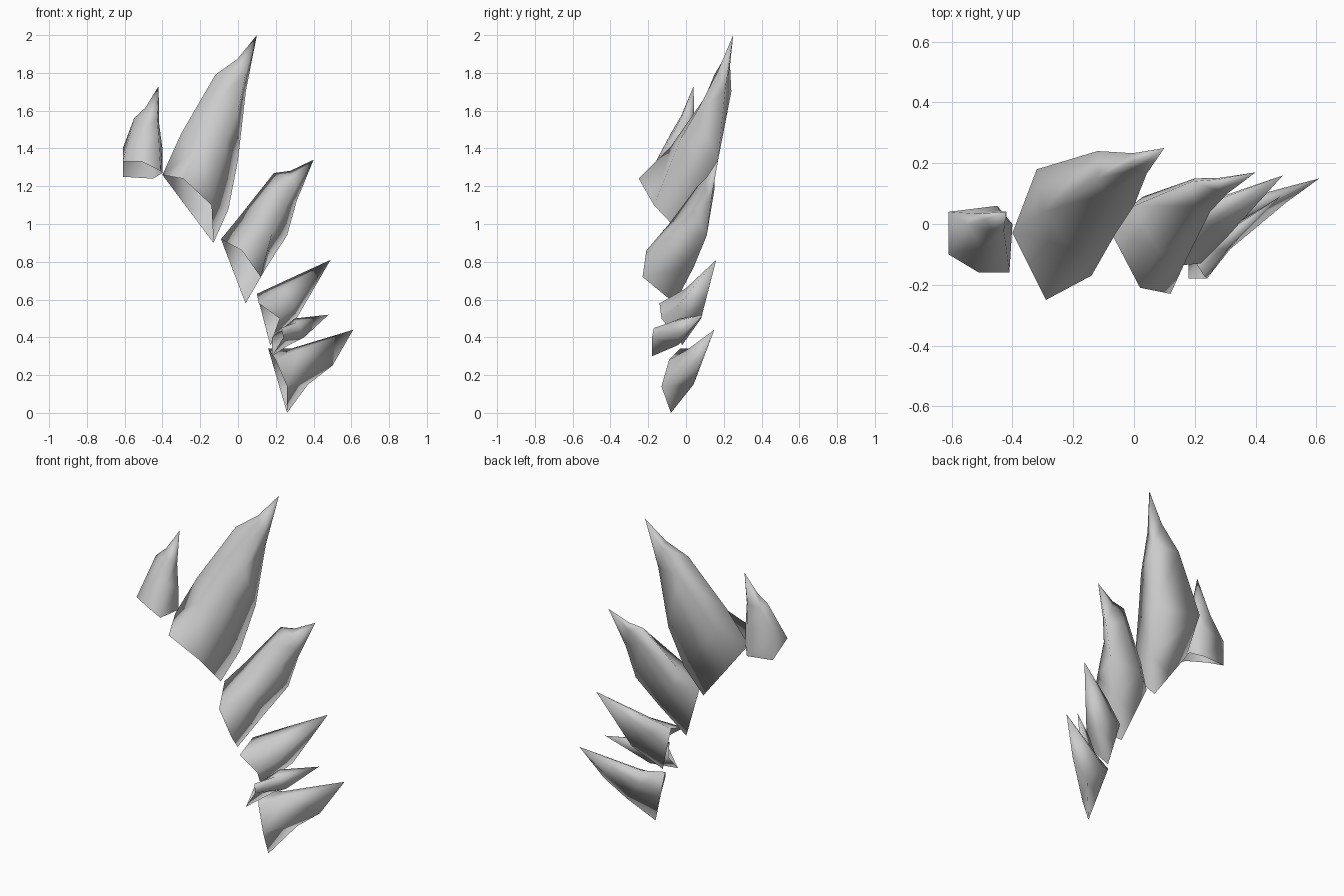
import bpy
import bmesh
from mathutils import Vector

default_cube = bpy.data.objects.get("Cube")
if default_cube:
    bpy.data.objects.remove(default_cube, do_unlink=True)


def make_material(name, colour):
    material = bpy.data.materials.new(name)
    material.use_nodes = True
    material.diffuse_color = colour
    shader = material.node_tree.nodes["Principled BSDF"]
    shader.inputs["Base Color"].default_value = colour
    shader.inputs["Roughness"].default_value = 0.8
    return material


stone = make_material("stone grey", (0.6, 0.6, 0.6, 1))


def centre_of(ring):
    return sum(ring, Vector()) / len(ring)


def neck(ring, tip, height, pinch):
    """Slide a ring towards the tip and tighten it around its own centre."""
    moved = [point.lerp(tip, height) for point in ring]
    centre = centre_of(moved)
    return [centre.lerp(point, pinch) for point in moved]


def make_shard(name, rim, rings, tip, neck_height=None, neck_pinch=None):
    """Loft a hollow shell from its open rim to a sharp tip."""
    tip = Vector(tip)
    rim = [Vector(point) for point in rim]
    rings = [[Vector(point) for point in ring] for ring in rings]
    # Split the straight back edge of the rim where the flank has a ridge
    if len(rim) < len(rings[0]):
        rim.append((rim[0] + rim[-1]) / 2)
    rings.insert(0, rim)
    if neck_height:
        rings.append(neck(rings[-1], tip, neck_height, neck_pinch))

    bm = bmesh.new()
    loops = [[bm.verts.new(point) for point in ring] for ring in rings]
    tip_vert = bm.verts.new(tip)
    sides = len(rim)
    for lower, upper in zip(loops, loops[1:]):
        for i in range(sides):
            j = (i + 1) % sides
            bm.faces.new((lower[i], lower[j], upper[j], upper[i]))
    for i in range(sides):
        bm.faces.new((loops[-1][i], loops[-1][(i + 1) % sides], tip_vert))
    bmesh.ops.triangulate(bm, faces=bm.faces[:])
    bmesh.ops.recalc_face_normals(bm, faces=bm.faces[:])

    mesh = bpy.data.meshes.new(name)
    bm.to_mesh(mesh)
    bm.free()
    mesh.materials.append(stone)
    mesh.shade_smooth()
    shard = bpy.data.objects.new(name, mesh)
    bpy.context.collection.objects.link(shard)


# Small separate shard beside the largest one
make_shard(
    "side_shard",
    rim=[(-.61, -.1, 1.33), (-.51, -.16, 1.33), (-.41, -.16, 1.28),
         (-.4, 0, 1.27), (-.45, .06, 1.24), (-.61, .04, 1.25)],
    rings=[[(-.55, 0, 1.56), (-.5, -.08, 1.48), (-.42, -.08, 1.46),
            (-.4, 0, 1.4), (-.45, .06, 1.42), (-.61, .04, 1.4)]],
    tip=(-.42, .04, 1.73), neck_height=0.4, neck_pinch=0.8)

# Largest shard
make_shard(
    "large_shard",
    rim=[(-.4, -.03, 1.26), (-.29, -.25, 1.24), (-.14, -.17, 1.1),
         (-.13, .02, .9)],
    rings=[[(-.3, .04, 1.48), (-.2, -.08, 1.41), (-.06, -.03, 1.45),
            (-.05, .09, 1.08), (-.32, .18, 1.4)],
           [(-.12, .15, 1.79), (-.09, .1, 1.67), (0, .06, 1.6),
            (0, .17, 1.34), (-.12, .24, 1.7)]],
    tip=(.1, .25, 2), neck_height=0.5, neck_pinch=0.75)

# Second shard of the descending row
make_shard(
    "middle_shard",
    rim=[(-.09, 0, .92), (.02, -.21, .86), (.12, -.23, .72),
         (.04, -.06, .58)],
    rings=[[(0, .06, 1.03), (.08, -.09, 1), (.18, -.1, .95),
            (.15, .04, .77), (.03, .09, .95)],
           [(.19, .14, 1.27), (.2, .06, 1.2), (.25, .04, 1.08),
            (.26, .11, .94), (.2, .15, 1.18)]],
    tip=(.4, .17, 1.34), neck_height=0.4, neck_pinch=0.8)

# Small shards at the lower end
make_shard(
    "lower_shard",
    rim=[(.1, 0, .63), (.11, -.14, .58), (.22, -.13, .5), (.17, -.02, .36)],
    rings=[[(.25, .07, .7), (.24, 0, .66), (.3, -.05, .56),
            (.31, .08, .5), (.2, .06, .6)]],
    tip=(.49, .16, .81))

make_shard(
    "sliver_shard",
    rim=[(.18, -.09, .4), (.23, -.17, .45), (.24, -.18, .4), (.18, -.18, .3)],
    rings=[[(.3, -.03, .5), (.31, -.08, .48), (.35, -.04, .4),
            (.27, -.04, .36)]],
    tip=(.48, .09, .52))

make_shard(
    "bottom_shard",
    rim=[(.16, -.03, .34), (.2, -.09, .28), (.26, -.13, .14), (.26, -.08, 0)],
    rings=[[(.28, .03, .34), (.32, 0, .33), (.5, .07, .25),
            (.37, .04, .15), (.27, .06, .27)]],
    tip=(.61, .15, .44))
